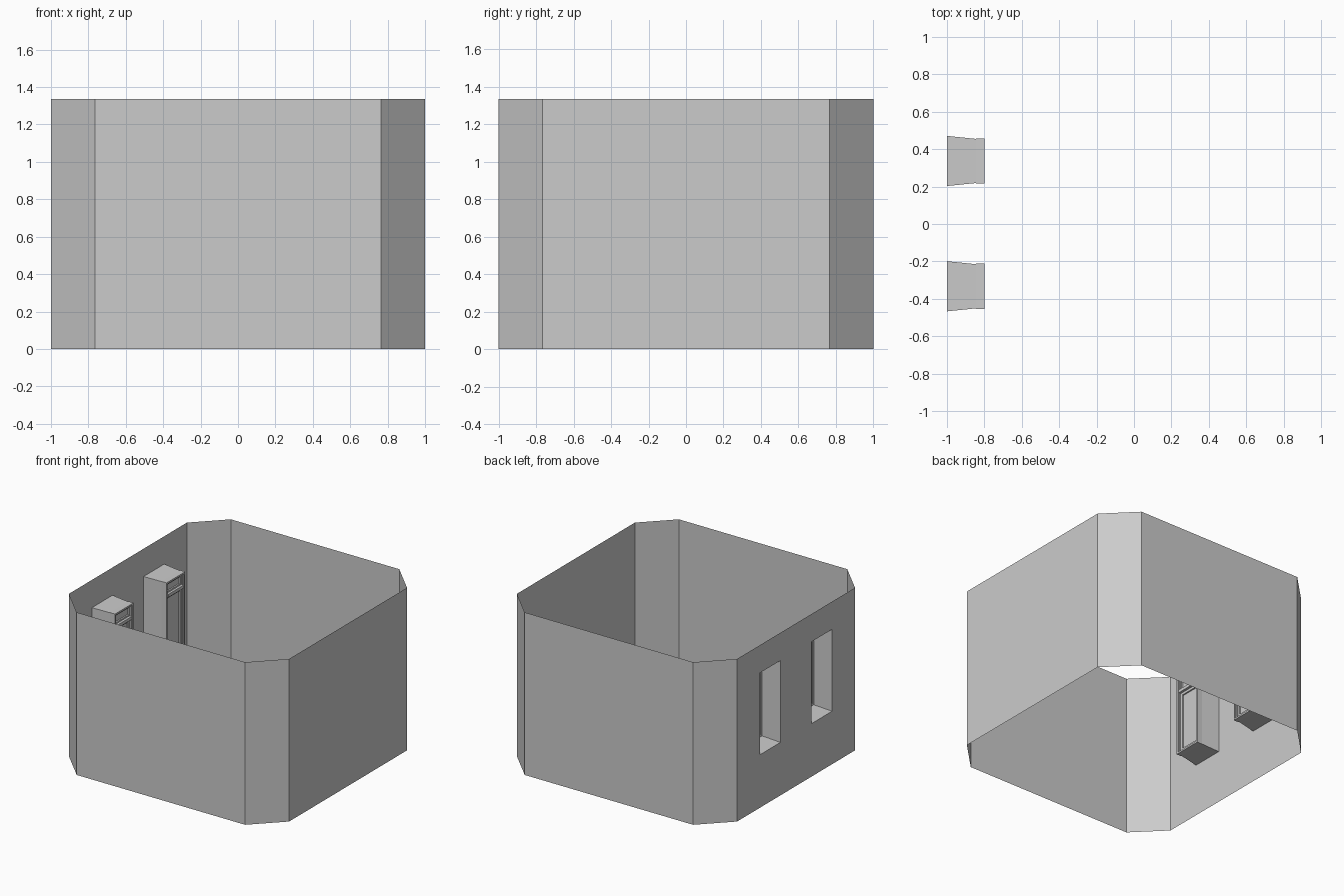
import bpy, bmesh

if "Cube" in bpy.data.objects:
    bpy.data.objects.remove(bpy.data.objects["Cube"])

H, C = 1.335, 0.765            # wall height, start of corner chamfer
Z0, Z1 = 0.435, 1.107          # window opening in the wall
HALF = 0.134                   # half width of opening
CENTRES = (-0.333, 0.337)


def make(name, bm):
    bmesh.ops.remove_doubles(bm, verts=bm.verts, dist=1e-5)
    me = bpy.data.meshes.new(name)
    bm.to_mesh(me)
    bm.free()
    ob = bpy.data.objects.new(name, me)
    bpy.context.collection.objects.link(ob)
    return ob


def quad(bm, *pts):
    return bm.faces.new([bm.verts.new(p) for p in pts])


def box(bm, x0, x1, y0, y1, z0, z1):
    vs = bmesh.ops.create_cube(bm, size=1)["verts"]
    for v in vs:
        v.co.x = x1 if v.co.x > 0 else x0
        v.co.y = y1 if v.co.y > 0 else y0
        v.co.z = z1 if v.co.z > 0 else z0


def ring(bm, x0, x1, y0, y1, z0, z1, w):
    # rectangular frame from two stiles and two rails
    box(bm, x0, x1, y0, y0 + w, z0, z1)
    box(bm, x0, x1, y1 - w, y1, z0, z1)
    box(bm, x0, x1, y0 + w, y1 - w, z0, z0 + w)
    box(bm, x0, x1, y0 + w, y1 - w, z1 - w, z1)


# Chamfered room walls, single surface, open top and bottom
bm = bmesh.new()
outline = [(-1, -C), (-C, -1), (C, -1), (1, -C), (1, C), (C, 1), (-C, 1), (-1, C)]
for a, b in zip(outline, outline[1:]):
    quad(bm, (*a, 0), (*b, 0), (*b, H), (*a, H))
# Left wall as panels around the two openings
ys = [-C] + [c + s * HALF for c in CENTRES for s in (-1, 1)] + [C]
zs = [0, Z0, Z1, H]
for i in range(5):
    for j in range(3):
        if j == 1 and i in (1, 3):
            continue
        quad(bm, (-1, ys[i + 1], zs[j]), (-1, ys[i], zs[j]),
             (-1, ys[i], zs[j + 1]), (-1, ys[i + 1], zs[j + 1]))
make("room_walls", bm)

for n, c in enumerate(CENTRES, 1):
    # Tapered reveal running inward from the opening
    bm = bmesh.new()
    h = 0.118
    outer = [(-1, c - HALF, Z0), (-1, c + HALF, Z0), (-1, c + HALF, Z1), (-1, c - HALF, Z1)]
    inner = [(-0.845, c - h, 0.453), (-0.845, c + h, 0.453),
             (-0.845, c + h, 1.1), (-0.845, c - h, 1.1)]
    for k in range(4):
        m = (k + 1) % 4
        quad(bm, outer[k], outer[m], inner[m], inner[k])
    make(f"window_reveal_{n}", bm)

    # Window frame with transom bar
    bm = bmesh.new()
    f = 0.121
    ring(bm, -0.845, -0.81, c - f, c + f, 0.45, 1.103, 0.022)
    box(bm, -0.845, -0.80, c - f + 0.022, c + f - 0.022, 0.975, 1.0)
    ring(bm, -0.81, -0.80, c - f, c + f, 0.45, 1.103, 0.014)
    make(f"window_frame_{n}", bm)

    # Lower sash and upper light, each a thin frame
    bm = bmesh.new()
    s = f - 0.022
    ring(bm, -0.84, -0.82, c - s, c + s, 0.472, 0.975, 0.02)
    ring(bm, -0.84, -0.82, c - s, c + s, 1.0, 1.081, 0.012)
    make(f"window_sash_{n}", bm)

    # Glass panes
    bm = bmesh.new()
    for z0, z1 in ((0.472, 0.975), (1.0, 1.081)):
        quad(bm, (-0.832, c - s, z0), (-0.832, c + s, z0),
             (-0.832, c + s, z1), (-0.832, c - s, z1))
    make(f"window_glass_{n}", bm)
